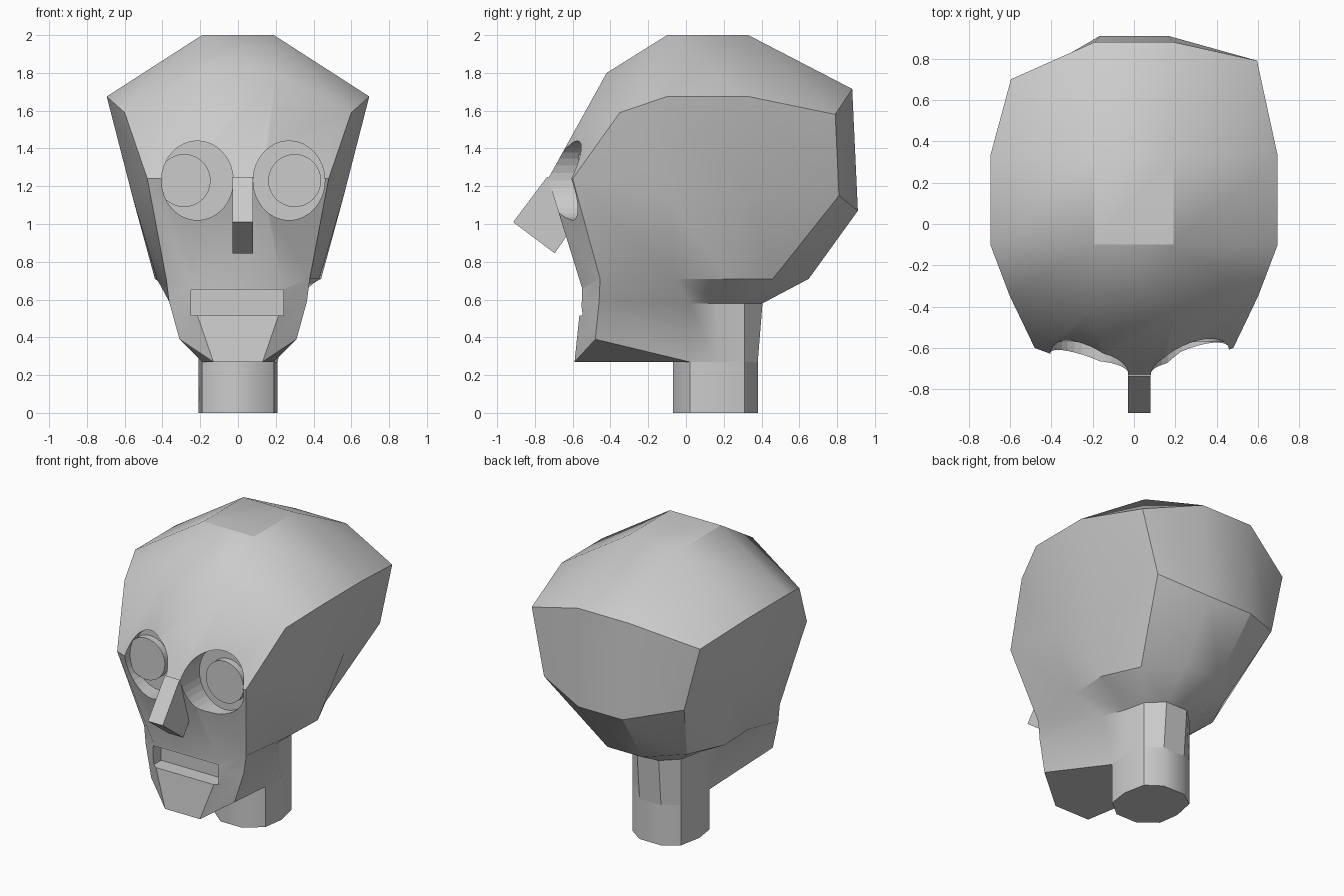
import bpy, bmesh, math
from mathutils import Vector

if "Cube" in bpy.data.objects:
    bpy.data.objects.remove(bpy.data.objects["Cube"])


def finish(bm, name, smooth=None):
    bmesh.ops.remove_doubles(bm, verts=bm.verts, dist=1e-4)
    bmesh.ops.recalc_face_normals(bm, faces=bm.faces)
    me = bpy.data.meshes.new(name)
    bm.to_mesh(me)
    bm.free()
    ob = bpy.data.objects.new(name, me)
    bpy.context.collection.objects.link(ob)
    if smooth:
        bpy.ops.object.select_all(action='DESELECT')
        ob.select_set(True)
        bpy.context.view_layer.objects.active = ob
        bpy.ops.object.shade_smooth_by_angle(angle=math.radians(smooth))
    return ob


def loft(rings, name, smooth=None):
    """Closed skin through rings of equal point count."""
    bm = bmesh.new()
    vs = [[bm.verts.new(p) for p in r] for r in rings]
    n = len(vs[0])
    for a, b in zip(vs, vs[1:]):
        for i in range(n):
            j = (i + 1) % n
            bm.faces.new((a[i], a[j], b[j], b[i]))
    bm.faces.new(vs[0])
    bm.faces.new(vs[-1])
    return finish(bm, name, smooth)


def disc(cx, cz, rx, rz, y, n):
    return [(cx + rx * math.cos(2 * math.pi * i / n), y,
             cz + rz * math.sin(2 * math.pi * i / n)) for i in range(n)]


def box(x0, x1, y0, y1, z0, z1, name):
    return loft([[(x0, y, z0), (x1, y, z0), (x1, y, z1), (x0, y, z1)]
                 for y in (y0, y1)], name)


def cut(target, cutter):
    mod = target.modifiers.new("cut", 'BOOLEAN')
    mod.operation = 'DIFFERENCE'
    mod.solver = 'EXACT'
    mod.object = cutter
    bpy.context.view_layer.objects.active = target
    bpy.ops.object.modifier_apply(modifier=mod.name)
    bpy.data.objects.remove(cutter)


# Head: half rings, front centre round the side to back centre
levels = [
    [(.19, -.10, 2), (.19, -.10, 2), (.19, -.10, 2), (.19, .33, 2), (.19, .33, 2), (.19, .33, 2)],
    [(.20, -.42, 1.8), (.60, -.35, 1.59), (.695, -.10, 1.675), (.695, .33, 1.675), (.595, .79, 1.58), (.19, .88, 1.715)],
    [(.12, -.73, 1.24), (.48, -.60, 1.24), (.56, -.10, 1.15), (.56, .33, 1.15), (.49, .81, 1.15), (.165, .91, 1.07)],
    [(.24, -.55, .66), (.38, -.455, .71), (.43, -.05, .71), (.44, .22, .71), (.33, .46, .71), (.13, .65, .71)],
    [(.23, -.56, .56), (.365, -.46, .59), (.27, .02, .58), (.21, .17, .58), (.18, .31, .58), (.08, .405, .58)],
    [(.13, -.59, .27), (.31, -.48, .39), (.19, .02, .27), (.21, .16, .27), (.18, .31, .27), (.08, .38, .27)],
]
rings = []
for k, lv in enumerate(levels):
    left = [(-x, y - (.09 if i == 4 and k in (1, 2) else 0), z)
            for i, (x, y, z) in enumerate(lv)]
    rings.append(lv + left[::-1])
head = loft(rings, "head", 30)

# Eye sockets and mouth recess
for cx in (-.215, .27):
    cut(head, loft([disc(cx, 1.23, .19, .21, y, 32) for y in (-1, -.525)], "socket_cutter"))
cut(head, box(-.25, .24, -1, -.46, .515, .65, "mouth_cutter"))

# Eyes
for name, cx in (("left_eye", -.285), ("right_eye", .30)):
    loft([disc(cx, 1.23, .14, .14, y, 32) for y in (-.57, -.50)], name, 30)

# Nose
prof = [(-.735, 1.25), (-.915, 1.01), (-.695, .845), (-.52, 1.10)]
loft([[(x, y, z) for y, z in prof] for x in (-.03, .08)], "nose")

# Ten-sided neck
half = [(.08, -.07), (.19, .02), (.21, .16), (.18, .31), (.08, .38)]
outline = half + [(-x, y) for x, y in half[::-1]]
loft([[(x, y, z) for x, y in outline] for z in (0, .57)], "neck", 40)
